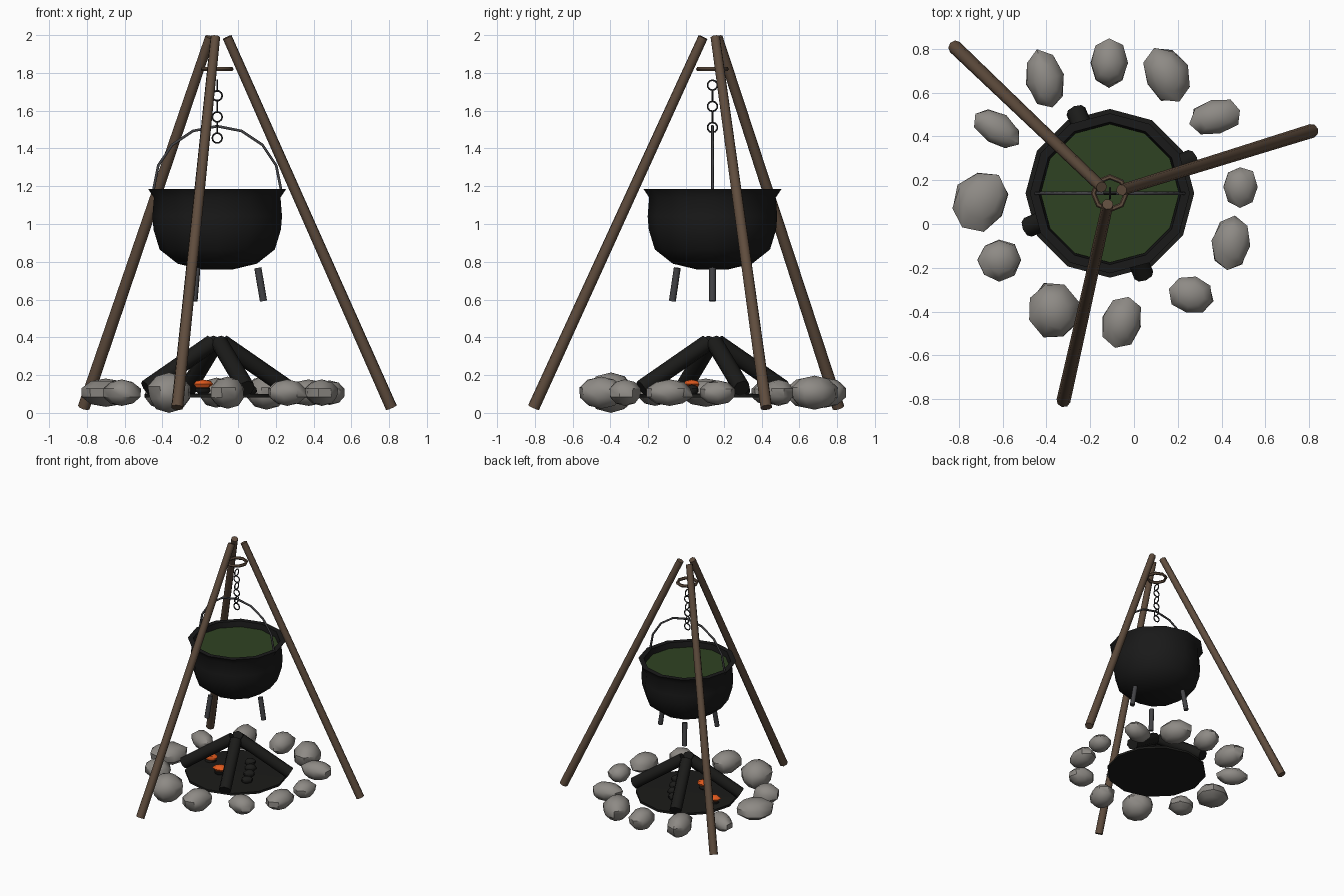
import bpy, bmesh, math, random
from mathutils import Matrix, Vector

random.seed(4)
if "Cube" in bpy.data.objects:
    bpy.data.objects.remove(bpy.data.objects["Cube"], do_unlink=True)

CX, CY = -0.11, 0.14          # fire and cauldron axis


def material(name, color):
    mat = bpy.data.materials.new(name)
    mat.use_nodes = True
    rgba = (*color, 1)
    mat.diffuse_color = rgba
    shader = mat.node_tree.nodes["Principled BSDF"]
    shader.inputs["Base Color"].default_value = rgba
    shader.inputs["Roughness"].default_value = 0.9
    return mat


wood = material("brown wood", (0.115, 0.073, 0.047))
iron = material("black iron", (0.01, 0.01, 0.01))
steel = material("grey metal", (0.055, 0.055, 0.06))
chain_metal = material("dark chain metal", (0.025, 0.025, 0.027))
soup_green = material("green soup", (0.028, 0.055, 0.016))
stone_grey = material("grey stone", (0.27, 0.255, 0.235))
charred = material("charred wood", (0.011, 0.011, 0.01))
ember_orange = material("orange ember", (0.75, 0.1, 0.012))


def finish(name, bm, mat, smooth=40):
    """Turn a bmesh into a named object with one colour."""
    bmesh.ops.recalc_face_normals(bm, faces=bm.faces)
    mesh = bpy.data.meshes.new(name)
    bm.to_mesh(mesh)
    bm.free()
    mesh.materials.append(mat)
    obj = bpy.data.objects.new(name, mesh)
    bpy.context.collection.objects.link(obj)
    bpy.ops.object.select_all(action='DESELECT')
    bpy.context.view_layer.objects.active = obj
    obj.select_set(True)
    if smooth:
        bpy.ops.object.shade_smooth_by_angle(angle=math.radians(smooth))
    return obj


def rod(name, start, end, r_start, r_end, mat, sides=8):
    """Tapered cylinder between two points."""
    start, end = Vector(start), Vector(end)
    axis = end - start
    turn = axis.to_track_quat('Z', 'Y').to_matrix().to_4x4()
    bm = bmesh.new()
    bmesh.ops.create_cone(bm, cap_ends=True, segments=sides, radius1=r_start,
                          radius2=r_end, depth=axis.length,
                          matrix=Matrix.Translation((start + end) / 2) @ turn)
    return finish(name, bm, mat, 50)


def lathe(name, profile, mat, sides=12, smooth=40):
    """Revolve (radius, z) points around the fire axis."""
    bm = bmesh.new()
    verts = [bm.verts.new((CX + r, CY, z)) for r, z in profile]
    edges = [bm.edges.new(pair) for pair in zip(verts, verts[1:])]
    bmesh.ops.spin(bm, geom=verts + edges, cent=(CX, CY, 0), axis=(0, 0, 1),
                   angle=math.tau, steps=sides, use_duplicate=False)
    bmesh.ops.remove_doubles(bm, verts=bm.verts, dist=0.0005)
    return finish(name, bm, mat, smooth)


def torus(name, matrix, major, minor, mat, steps, sides):
    bm = bmesh.new()
    ring = [bm.verts.new((major + minor * math.cos(a), 0, minor * math.sin(a)))
            for a in (math.tau * i / sides for i in range(sides))]
    edges = [bm.edges.new((ring[i - 1], ring[i])) for i in range(sides)]
    bmesh.ops.spin(bm, geom=ring + edges, cent=(0, 0, 0), axis=(0, 0, 1),
                   angle=math.tau, steps=steps)
    bmesh.ops.remove_doubles(bm, verts=bm.verts, dist=0.0005)
    bm.transform(matrix)
    return finish(name, bm, mat, 50)


def pebble(name, center, radii, angle, mat, segments=8, rings=5, jitter=0.07):
    """Squashed low-poly ball with uneven sides."""
    bm = bmesh.new()
    bmesh.ops.create_uvsphere(bm, u_segments=segments, v_segments=rings, radius=1)
    for v in bm.verts:
        push = random.uniform(1 - jitter, 1 + jitter)
        v.co.x *= push
        v.co.y *= push
    bm.transform(Matrix.Translation(center)
                 @ Matrix.Rotation(math.radians(angle), 4, 'Z')
                 @ Matrix.Diagonal((*radii, 1)))
    return finish(name, bm, mat, 45)


# Tripod poles
poles = {
    "right_pole": ((-0.817, 0.807, 0.028), (-0.148, 0.168, 1.989)),
    "left_pole": ((0.812, 0.425, 0.028), (-0.057, 0.155, 1.989)),
    "front_pole": ((-0.322, -0.807, 0.028), (-0.12, 0.09, 1.989)),
}
for name, (foot, top) in poles.items():
    rod(name, foot, top, 0.032, 0.026, wood)

# Binding ring and chain
torus("binding_ring", Matrix.Translation((CX, CY, 1.82)), 0.075, 0.012, wood, 8, 6)
for i in range(6):
    place = Matrix.Translation((CX, CY, 1.735 - 0.056 * i))
    tilt = Matrix.Rotation(math.pi / 2, 4, 'X' if i % 2 else 'Y')
    torus("chain_link", place @ tilt, 0.026, 0.005, chain_metal, 10, 5)

# Cauldron with hollow mouth
lathe("cauldron", [(0, 0.76), (0.085, 0.76), (0.21, 0.79), (0.305, 0.865),
                   (0.337, 0.97), (0.343, 1.04), (0.335, 1.14), (0.365, 1.185),
                   (0.325, 1.185), (0.315, 1.12), (0, 1.1)], iron)
lathe("soup", [(0, 1.142), (0.316, 1.142), (0.3, 1.12), (0, 1.12)], soup_green)

# Carrying handle
curve = bpy.data.curves.new("handle", 'CURVE')
curve.dimensions = '3D'
curve.bevel_depth = 0.008
curve.bevel_resolution = 1
curve.use_fill_caps = True
arc = curve.splines.new('POLY')
arc.points.add(8)
for i, point in enumerate(arc.points):
    a = math.pi * i / 8
    point.co = (CX + 0.338 * math.cos(a), CY, 1.18 + 0.338 * math.sin(a), 1)
curve.materials.append(steel)
bpy.context.collection.objects.link(bpy.data.objects.new("handle", curve))

# Cauldron feet
for i in range(3):
    c, s = math.cos(math.tau * i / 3), math.sin(math.tau * i / 3)
    rod("cauldron_foot", (CX + 0.245 * c, CY + 0.245 * s, 0.592),
        (CX + 0.215 * c, CY + 0.215 * s, 0.768), 0.019, 0.019, steel)

# Ash bed
lathe("ash_bed", [(0, 0.082), (0.385, 0.082), (0.385, 0.1), (0, 0.103)], charred)

# Leaning logs
for i in range(4):
    a = math.pi / 8 + math.pi / 2 * i
    c, s = math.cos(a), math.sin(a)
    rod("log", (CX + 0.405 * c, CY + 0.405 * s, 0.13),
        (CX + 0.03 * c, CY + 0.03 * s, 0.37), 0.046, 0.046, charred)

# Coals and glowing embers
for x, y in ((0.01, 0.13), (-0.04, 0.22), (-0.1, 0.3), (0.06, 0.03)):
    pebble("coal", (x, y, 0.12), (0.045, 0.035, 0.03), 40, charred)
for x, y, z in ((-0.185, 0.03, 0.152), (-0.375, 0.18, 0.135)):
    pebble("ember", (x, y, z), (0.055, 0.042, 0.024), 20, ember_orange, 7, 4, 0.15)
    pebble("ember_base", (x, y, z - 0.03), (0.045, 0.035, 0.025), 20, charred)

# Stone ring: x, y, half length, half width, half height, turn
stones = [
    (-0.114, 0.735, 0.09, 0.115, 0.08, 0),
    (0.15, 0.68, 0.105, 0.135, 0.09, 25),
    (0.374, 0.489, 0.125, 0.085, 0.07, 15),
    (0.484, 0.169, 0.082, 0.1, 0.065, 0),
    (0.443, -0.087, 0.09, 0.125, 0.07, -8),
    (0.26, -0.324, 0.105, 0.09, 0.07, -15),
    (-0.055, -0.447, 0.095, 0.125, 0.085, -15),
    (-0.365, -0.397, 0.12, 0.135, 0.107, 20),
    (-0.616, -0.164, 0.1, 0.1, 0.07, 0),
    (-0.7, 0.105, 0.13, 0.15, 0.075, -35),
    (-0.626, 0.434, 0.125, 0.075, 0.065, -35),
    (-0.406, 0.66, 0.09, 0.14, 0.085, 15),
]
for x, y, rx, ry, rz, turn in stones:
    pebble("stone", (x, y, 0.107), (rx, ry, rz), turn, stone_grey)
